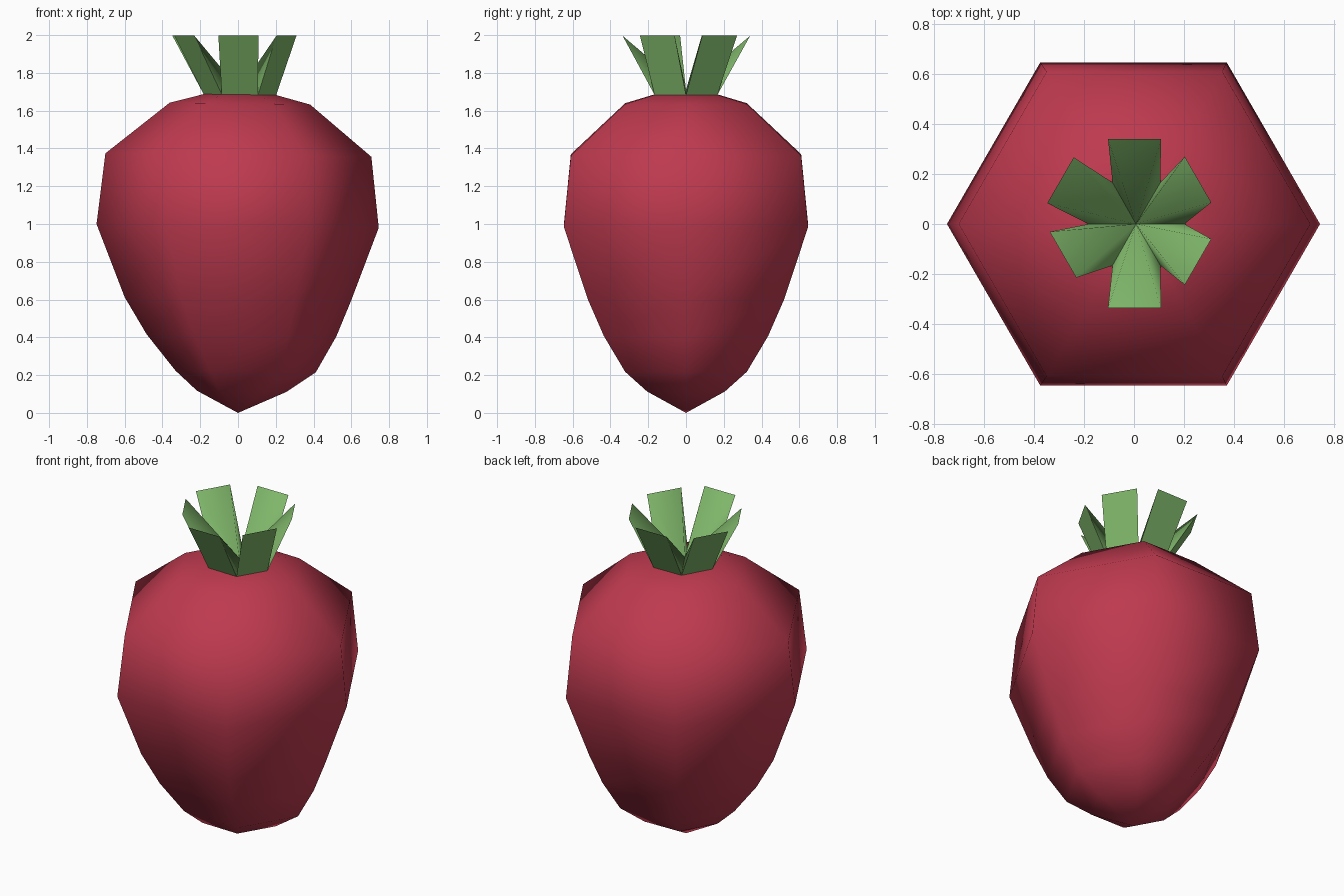
import bpy, bmesh, math
from mathutils import Vector

if "Cube" in bpy.data.objects:
    bpy.data.objects.remove(bpy.data.objects["Cube"])


def material(name, color):
    m = bpy.data.materials.new(name)
    m.diffuse_color = (*color, 1)
    m.use_nodes = True
    m.node_tree.nodes["Principled BSDF"].inputs["Base Color"].default_value = m.diffuse_color
    return m


def finish(bm, name, mat, angle):
    bmesh.ops.recalc_face_normals(bm, faces=bm.faces)
    me = bpy.data.meshes.new(name)
    bm.to_mesh(me)
    bm.free()
    me.materials.append(mat)
    ob = bpy.data.objects.new(name, me)
    bpy.context.collection.objects.link(ob)
    bpy.ops.object.select_all(action='DESELECT')
    ob.select_set(True)
    bpy.context.view_layer.objects.active = ob
    bpy.ops.object.shade_smooth_by_angle(angle=math.radians(angle))
    return ob


red = material("berry red", (0.515, 0.042, 0.078))
green = material("leaf green", (0.215, 0.475, 0.145))


def ring_points(r, z, dx, tilt=0.013):
    pts = []
    for i in range(6):
        a = math.radians(60 * i)
        x, y = r * math.cos(a), r * math.sin(a)
        pts.append(Vector((x + dx, y, z - tilt * x)))
    return pts


# Fruit: six-sided tapered body, rings given as (radius, height, x shift)
rings = [(0.238, 0.115, 0.02), (0.372, 0.22, 0.04), (0.502, 0.41, 0.018),
         (0.60, 0.605, 0.0), (0.747, 0.99, -0.002), (0.704, 1.365, 0.002),
         (0.372, 1.637, 0.01), (0.192, 1.685, 0.01)]
bm = bmesh.new()
tip = bm.verts.new((0, 0, 0))
prev = None
for r in rings:
    cur = [bm.verts.new(p) for p in ring_points(*r)]
    for i in range(6):
        j = (i + 1) % 6
        if prev is None:
            bm.faces.new((tip, cur[j], cur[i]))
        else:
            bm.faces.new((prev[i], prev[j], cur[j], cur[i]))
    prev = cur
bm.faces.new(prev)
finish(bm, "fruit", red, 75)

# Leaf crown: six wedges flaring out from a shared centre, slightly uneven tips
offsets = [(-0.038, 0.008), (0.002, 0), (0, 0.005),
           (0.01, 0.047), (0.002, 0.004), (-0.038, 0.018)]
bm = bmesh.new()
centre = bm.verts.new((0.008, 0, 1.71))
base = [bm.verts.new(p) for p in ring_points(*rings[-1])]
for i, (ox, oy) in enumerate(offsets):
    a = math.radians(30 + 60 * i)
    out = Vector((math.cos(a), math.sin(a), 0))
    side = Vector((-out.y, out.x, 0))
    mid = out * 0.34 + Vector((ox, oy, 1.997))
    t1 = bm.verts.new(mid - side * 0.106)
    t2 = bm.verts.new(mid + side * 0.106)
    v1, v2 = base[i], base[(i + 1) % 6]
    bm.faces.new((v1, v2, t2, t1))
    bm.faces.new((centre, t1, t2))
    bm.faces.new((centre, v1, t1))
    bm.faces.new((centre, t2, v2))
finish(bm, "leaf_crown", green, 80)
